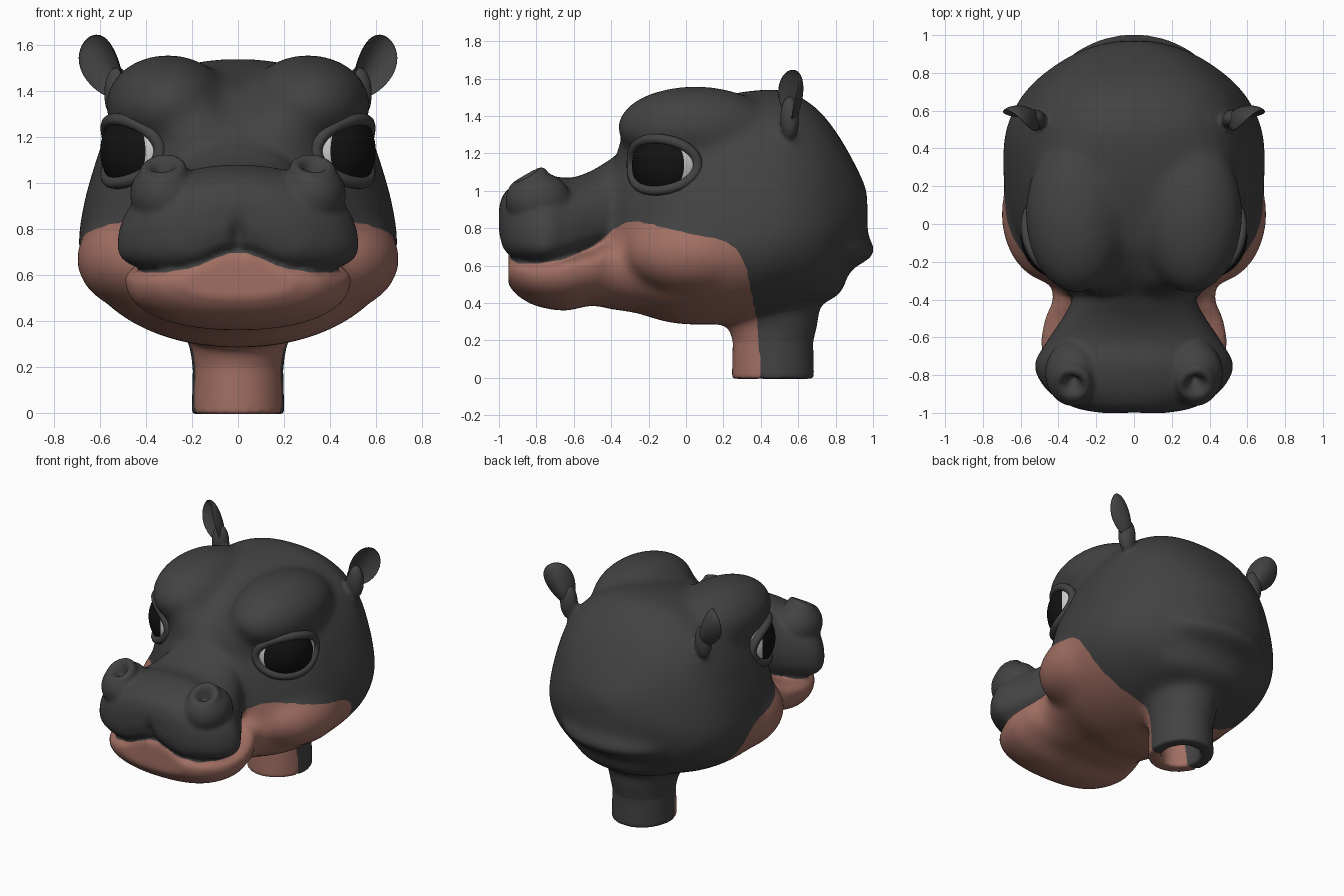
import bpy, bmesh, math
from mathutils import Vector, Matrix

if "Cube" in bpy.data.objects:
    bpy.data.objects.remove(bpy.data.objects["Cube"])

EYE = Vector((0.38, -0.07, 1.14))
EYE_R, AZ0, AZ_HALF, EL_HALF = 0.22, -32, 68, 38


def material(name, rgb):
    m = bpy.data.materials.new(name)
    m.diffuse_color = (*rgb, 1)
    m.use_nodes = True
    m.node_tree.nodes["Principled BSDF"].inputs["Base Color"].default_value = m.diffuse_color
    return m


DARK = material("dark_skin", (0.055, 0.055, 0.055))
PINK = material("pink_skin", (0.36, 0.16, 0.125))
WHITE = material("eye_white", (0.8, 0.8, 0.8))
BLACK = material("iris_black", (0.006, 0.006, 0.006))


def make(name, bm, mats):
    bmesh.ops.recalc_face_normals(bm, faces=bm.faces)
    me = bpy.data.meshes.new(name)
    for m in mats:
        me.materials.append(m)
    bm.to_mesh(me)
    bm.free()
    me.shade_smooth()
    ob = bpy.data.objects.new(name, me)
    bpy.context.collection.objects.link(ob)
    return ob


def loft(bm, rings, closed=False):
    vs = [[bm.verts.new(p) for p in r] for r in rings]
    n = len(vs[0])
    for i in range(len(vs) if closed else len(vs) - 1):
        a, b = vs[i], vs[(i + 1) % len(vs)]
        for j in range(n):
            k = (j + 1) % n
            bm.faces.new((a[j], a[k], b[k], b[j]))
    if not closed:
        bm.faces.new(vs[0])
        bm.faces.new(vs[-1])


def spline(rows, steps=5):
    out = []
    for i in range(len(rows) - 1):
        q = [rows[min(max(i + k, 0), len(rows) - 1)] for k in (-1, 0, 1, 2)]
        for s in range(steps):
            t = s / steps
            out.append([0.5 * (2 * b + (c - a) * t + (2 * a - 5 * b + 4 * c - d) * t * t
                               + (3 * b - a - 3 * c + d) * t ** 3) for a, b, c, d in zip(*q)])
    return out + [rows[-1]]


def skull_loft(bm, rows, e_up, e_low, arch_up=0, arch_low=0, taper=0):
    """rows: y, half width, bottom z, widest z, top z; arches lift the middle of the lips"""
    rings = []
    for y, w, zb, zc, zt in spline(rows):
        ring = []
        for j in range(96):
            a = math.tau * j / 96
            c, s = math.cos(a), math.sin(a)
            h, e, arch = (zt - zc, e_up, arch_up) if s > 0 else (zc - zb, e_low, arch_low)
            t = abs(s) ** e
            x = math.copysign(abs(c) ** e, c) * w
            if s > 0:
                x *= 1 - taper * min(1, 2.5 * t)
            z = zc + math.copysign(h * t, s) + arch * abs(s) * math.exp(-(x / .16) ** 2)
            ring.append((x, y, z))
        rings.append(ring)
    loft(bm, rings)


def blob(bm, c, r):
    for s in ((1, -1) if c[0] else (1,)):
        m = Matrix.Translation((c[0] * s, c[1], c[2])) @ Matrix.Diagonal((*r, 1))
        bmesh.ops.create_uvsphere(bm, u_segments=48, v_segments=32, radius=1, matrix=m)


def tube(bm, pts, centre, rad):
    rings = []
    for i, p in enumerate(pts):
        t = (pts[(i + 1) % len(pts)] - pts[i - 1]).normalized()
        r = (p - centre).normalized()
        b = t.cross(r)
        rings.append([p + rad * (r * math.cos(k * math.tau / 12) + b * math.sin(k * math.tau / 12))
                      for k in range(12)])
    loft(bm, rings, True)


def flip(v, s):
    return Vector((v[0] * s, v[1], v[2]))


# Flesh volumes: skull, upper muzzle, lower jaw
bm = bmesh.new()
skull_loft(bm, [(-.6, .26, .62, .8, 1.05), (-.4, .32, .48, .78, 1.17), (-.3, .45, .37, .76, 1.27),
                (-.15, .58, .31, .75, 1.39), (0, .655, .285, .74, 1.45), (.2, .69, .29, .74, 1.51),
                (.4, .695, .32, .76, 1.54), (.55, .665, .36, .78, 1.53), (.7, .58, .40, .8, 1.44),
                (.82, .45, .50, .84, 1.29), (.92, .28, .62, .9, 1.11), (.97, .1, .74, .9, 1.0)],
           .83, .95, taper=.055)
skull_loft(bm, [(-1.0, .17, .73, .82, .91), (-.97, .32, .65, .79, .99), (-.88, .46, .605, .75, 1.05),
                (-.75, .525, .59, .73, 1.08), (-.62, .46, .62, .76, 1.07), (-.5, .38, .67, .8, 1.11),
                (-.36, .3, .72, .85, 1.2)], .93, .75, 0, .09)
skull_loft(bm, [(-.95, .25, .50, .57, .62), (-.9, .36, .44, .57, .63), (-.8, .44, .385, .56, .64),
                (-.65, .49, .36, .58, .66), (-.5, .47, .385, .6, .70), (-.36, .43, .36, .62, .78),
                (-.1, .53, .33, .6, .75)], .8, .9, .07)
# Brows, inner brow, cheeks, nape rolls, ear stems
blob(bm, (.305, .05, 1.34), (.272, .42, .22))
blob(bm, (.175, -.18, 1.18), (.19, .195, .2))
blob(bm, (.42, .05, .67), (.285, .37, .23))
blob(bm, (0, .70, .685), (.44, .315, .115))
blob(bm, (0, .62, .51), (.40, .235, .125))
STEM = Vector((.525, .555, 1.39))
blob(bm, STEM, (.06, .052, .12))
# Hollow neck
neck = [(.7, .2, .22), (.36, .225, .25), (.27, .212, .243), (.2, .197, .215), (-.005, .202, .22),
        (-.005, .12, .135), (.4, .12, .135)]
loft(bm, [[(rx * math.cos(j * math.tau / 48), .465 + ry * math.sin(j * math.tau / 48), z)
           for j in range(48)] for z, rx, ry in neck])
# Nostril mounds and rims
NOSE = Vector((.325, -.84, 1.055))
NOSE_N = Vector((.12, -.5, .86)).normalized()
blob(bm, (.32, -.79, .95), (.15, .175, .15))
for s in (1, -1):
    c, n = flip(NOSE, s), flip(NOSE_N, s)
    u = n.cross(Vector((0, 1, 0))).normalized()
    v = n.cross(u)
    tube(bm, [c + .07 * u * math.cos(i * math.tau / 32) + .078 * v * math.sin(i * math.tau / 32)
              for i in range(32)], c, .034)

# Fuse the volumes into one smooth skin
head = make("head", bm, [])
rem = head.modifiers.new("fuse", 'REMESH')
rem.mode = 'VOXEL'
rem.voxel_size = 0.014
smo = head.modifiers.new("soften", 'SMOOTH')
smo.factor, smo.iterations = 0.5, 6
dg = bpy.context.evaluated_depsgraph_get()
skin = bpy.data.meshes.new_from_object(head.evaluated_get(dg))
head.modifiers.clear()
head.data = skin
skin.materials.clear()
skin.materials.append(DARK)
skin.materials.append(PINK)

bm = bmesh.new()
bm.from_mesh(skin)
# Blend the bulges of the skull more than the muzzle
for limit, count in ((-.5, 6), (-.44, 10), (-.38, 30)):
    sel = [v for v in bm.verts if v.co.y > limit and v.co.z > .22
           and (flip(v.co, 1 if v.co.x > 0 else -1) - STEM).length > .12]
    for _ in range(count):
        bmesh.ops.smooth_vert(bm, verts=sel, factor=.5, use_axis_x=True, use_axis_y=True, use_axis_z=True)
# Sculpt nostril holes, lip groove and eye sockets
for vert in bm.verts:
    s = 1 if vert.co.x >= 0 else -1
    q = flip(vert.co, s)
    d = q - NOSE
    if d.length < .2:
        r = (d - NOSE_N * d.dot(NOSE_N)).length
        q -= NOSE_N * .09 * math.exp(-(r / .04) ** 2)
    if q.y < -.8:
        q.y += .035 * math.exp(-(q.x / .03) ** 2 - ((q.z - .77) / .07) ** 2)
    d = q - EYE
    if .19 < d.length < .36:
        az = math.degrees(math.atan2(d.y, d.x))
        el = math.degrees(math.asin(d.z / d.length))
        if ((az - AZ0) / AZ_HALF) ** 2 + (el / EL_HALF) ** 2 < 1:
            q = EYE + d.normalized() * .19
    vert.co = flip(q, s)

# Paint the pink jaw, throat and neck front
LINE = [(-1.1, .62), (-.8, .61), (-.65, .635), (-.5, .7), (-.38, .80), (-.3, .84), (-.2, .825), (0, .775),
        (.2, .735), (.27, .69), (.32, .6), (.35, .45), (.38, .3), (.41, -.1), (2, -.2)]


def is_pink(p):
    for (y0, z0), (y1, z1) in zip(LINE, LINE[1:]):
        if y0 <= p.y < y1:
            z = z0 + (z1 - z0) * (p.y - y0) / (y1 - y0)
            if p.y < -.6:
                z += .085 * math.exp(-(p.x / .16) ** 2)
            return p.z < z
    return False


for f in bm.faces:
    f.material_index = int(is_pink(f.calc_center_median()))
    f.smooth = True
# Even out the colour border
border = {}
for e in bm.edges:
    if len(e.link_faces) == 2 and e.link_faces[0].material_index != e.link_faces[1].material_index:
        a, b = e.verts
        border.setdefault(a, []).append(b)
        border.setdefault(b, []).append(a)
for _ in range(5):
    new = {v: v.co * .5 + sum((o.co for o in ns), Vector()) / len(ns) * .5 for v, ns in border.items()}
    for v, co in new.items():
        v.co = co
bm.to_mesh(skin)
bm.free()

for s, side in ((1, "left"), (-1, "right")):
    # Eyeball with a large dark iris
    c = flip(EYE, s)
    a = math.radians(AZ0 - 2)
    n = Vector((math.cos(a) * s, math.sin(a), 0))
    bm = bmesh.new()
    m = Matrix.Translation(c) @ n.to_track_quat('Z', 'Y').to_matrix().to_4x4()
    bmesh.ops.create_uvsphere(bm, u_segments=48, v_segments=36, radius=EYE_R, matrix=m)
    for f in bm.faces:
        f.material_index = int((f.calc_center_median() - c).angle(n) < math.radians(50))
    make("eye_" + side, bm, [WHITE, BLACK])

    # Eyelid rim following the eyeball
    pts = []
    for i in range(64):
        t = math.tau * i / 64
        az = math.radians(AZ0 + AZ_HALF * math.cos(t))
        el = math.radians(EL_HALF * math.sin(t))
        d = Vector((math.cos(az) * math.cos(el), math.sin(az) * math.cos(el), math.sin(el)))
        pts.append(flip(EYE + d * (EYE_R + .004), s))
    bm = bmesh.new()
    tube(bm, pts, c, .027)
    make("eyelid_" + side, bm, [DARK])

    # Cupped ear
    bm = bmesh.new()
    bmesh.ops.create_uvsphere(bm, u_segments=40, v_segments=28, radius=1)
    L = Vector((.42, .12, .88)).normalized()
    N = Vector((.5, -.85, 0))
    N = (N - L * N.dot(L)).normalized()
    B = L.cross(N)
    for v in bm.verts:
        b, h, t = v.co
        t = t * -.025 if t > 0 else t * .052
        t += .04 * b * b
        b *= .09 + .02 * h
        v.co = flip(Vector((.58, .57, 1.505)) + L * h * .15 + B * b + N * t, s)
    make("ear_" + side, bm, [DARK])
